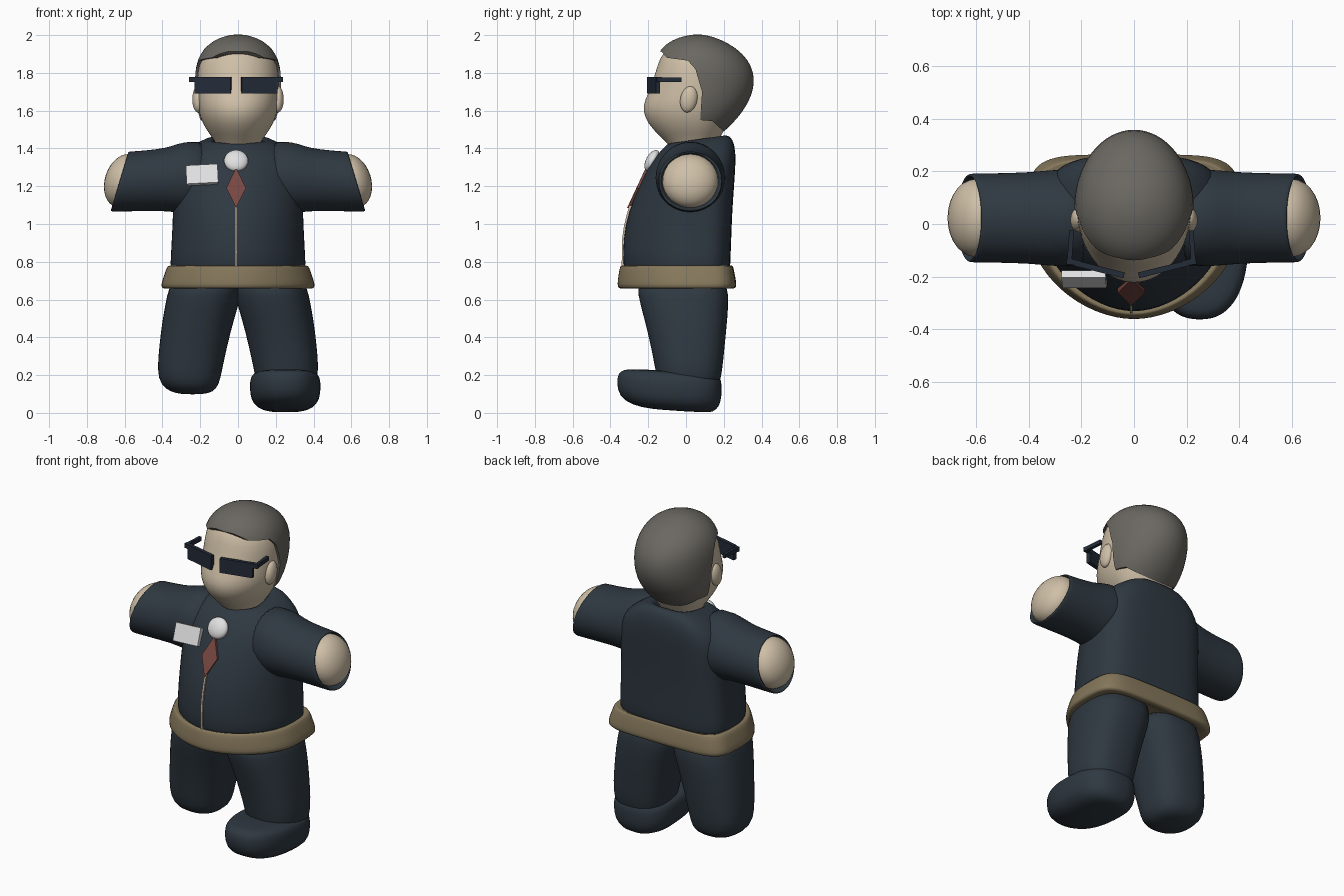
import bpy, bmesh, math
from mathutils import Vector, Euler

if "Cube" in bpy.data.objects:
    bpy.data.objects.remove(bpy.data.objects["Cube"])


def material(name, r, g, b):
    m = bpy.data.materials.new(name)
    m.diffuse_color = (r, g, b, 1)
    m.use_nodes = True
    m.node_tree.nodes["Principled BSDF"].inputs["Base Color"].default_value = m.diffuse_color
    return m


NAVY = material("navy cloth", 0.028, 0.040, 0.053)
SKIN = material("skin", 0.62, 0.52, 0.385)
HAIR = material("grey hair", 0.145, 0.137, 0.12)
BELT = material("tan belt", 0.235, 0.185, 0.105)
DARK = material("dark lens", 0.017, 0.025, 0.04)
WHITE = material("white", 0.75, 0.75, 0.75)
RED = material("dull red", 0.19, 0.065, 0.055)
N = 32


def spow(v, e):
    return math.copysign(abs(v) ** e, v)


def ring(z, w, f, b, cx=0, cy=0, nf=2, nb=2, tilt=0):
    """Horizontal section: half width w, front y f, back y b."""
    pts = []
    for i in range(N):
        a = 2 * math.pi * i / N
        c, s = math.cos(a), math.sin(a)
        n = nb if s > 0 else nf
        x = w * spow(c, 2 / n)
        y = cy + abs((b if s > 0 else f) - cy) * spow(s, 2 / n)
        pts.append((cx + x, y, z + tilt * y))
    return pts


def loft(name, rings, mat, subdiv=1):
    bm = bmesh.new()
    rows = [[bm.verts.new(p) for p in r] for r in rings]
    k = len(rows[0])
    for r0, r1 in zip(rows, rows[1:]):
        for i in range(k):
            j = (i + 1) % k
            bm.faces.new((r0[i], r0[j], r1[j], r1[i]))
    bm.faces.new(rows[0])
    bm.faces.new(rows[-1])
    bmesh.ops.recalc_face_normals(bm, faces=bm.faces)
    me = bpy.data.meshes.new(name)
    bm.to_mesh(me)
    bm.free()
    me.materials.append(mat)
    ob = bpy.data.objects.new(name, me)
    bpy.context.collection.objects.link(ob)
    if subdiv:
        for p in me.polygons:
            p.use_smooth = True
        m = ob.modifiers.new("smooth", "SUBSURF")
        m.levels = m.render_levels = subdiv
    return ob


def ball(name, pos, size, mat, rot=(0, 0, 0)):
    bpy.ops.mesh.primitive_uv_sphere_add(segments=28, ring_count=16, location=pos, rotation=rot)
    ob = bpy.context.object
    ob.name = name
    ob.scale = size
    ob.data.materials.append(mat)
    bpy.ops.object.shade_smooth()
    return ob


def box(name, pos, size, mat, rot=(0, 0, 0)):
    bpy.ops.mesh.primitive_cube_add(size=1, location=pos, rotation=rot)
    ob = bpy.context.object
    ob.name = name
    ob.scale = size
    ob.data.materials.append(mat)
    return ob


# Jacket body: rounded boxy back, bulging front
torso = [(0.70, .36, -.32, .23, 0), (0.78, .36, -.335, .235, 0), (0.92, .352, -.335, .24, 0),
         (1.06, .345, -.308, .245, 0), (1.2, .345, -.25, .255, 0), (1.3, .335, -.2, .262, 0),
         (1.37, .30, -.155, .264, .03), (1.425, .21, -.11, .25, .12), (1.445, .14, -.09, .21, .15),
         (1.43, .12, -.075, .18, .15), (1.36, .10, -.05, .15, .15)]
loft("jacket", [ring(z, w, f, b, cy=.02, nf=1.85, nb=3.6, tilt=t) for z, w, f, b, t in torso], NAVY)

# Belt roll
belt = [(.76, .34, -.32, .23), (.785, .362, -.342, .244), (.775, .378, -.352, .25), (.73, .392, -.36, .26),
        (.68, .41, -.366, .268), (.655, .405, -.362, .265), (.66, .36, -.31, .22), (.70, .30, -.26, .18)]
loft("belt", [ring(*s, nf=1.85, nb=5) for s in belt], BELT)

# Sleeves with slanted open cuffs, and hands
sleeve = [(.12, 1.25, .19, .20), (.30, 1.245, .185, .19), (.36, 1.24, .178, .172), (.45, 1.232, .172, .164),
          (.60, 1.225, .170, .160), (.622, 1.225, .170, .160), (.63, 1.225, .164, .154),
          (.622, 1.225, .154, .146), (.57, 1.225, .150, .142)]
for s, side in ((-1, "left"), (1, "right")):
    rings = []
    for x, cz, ry, rz in sleeve:
        shear = .3 * min(1, max(0, (x - .3) / .3))
        rings.append([(s * (x - shear * rz * math.sin(a)), .023 + ry * math.cos(a), cz + rz * math.sin(a))
                      for a in (2 * math.pi * i / N for i in range(N))])
    loft(side + "_sleeve", rings, NAVY)
    ball(side + "_hand", (s * .603, .023, 1.228), (.102, .148, .146), SKIN, (0, -s * math.radians(18), 0))
    # Trouser legs
    leg = [(.74, .17, .18, -.27, .21), (.62, .178, .198, -.255, .228), (.5, .21, .19, -.222, .22),
           (.35, .238, .18, -.185, .205), (.22, .257, .172, -.162, .192), (.15, .255, .155, -.145, .178),
           (.11, .245, .115, -.10, .14), (.098, .24, .05, -.03, .07)]
    loft(side + "_leg", [ring(z, w, f, b, cx=s * c, cy=.02, nf=2.3, nb=2.5) for z, c, w, f, b in leg], NAVY)
    # Ears
    ball(side + "_ear", (s * .212, .015, 1.66), (.03, .045, .07), SKIN, (math.radians(-12), 0, 0))
    # Glasses: angled lens and temple arm
    gx = -.01
    box(side + "_lens", (gx + s * .122, -.172, 1.735), (.195, .022, .088), DARK, (0, 0, s * math.radians(14)))
    box(side + "_glasses_arm", (gx + s * .232, -.09, 1.764), (.018, .13, .024), DARK, (0, 0, s * math.radians(4)))
    box(side + "_glasses_hinge", (gx + s * .222, -.145, 1.764), (.05, .022, .026), DARK, (0, 0, s * math.radians(14)))

# Single shoe on the right foot
shoe = [(.008, .06, -.10, .10), (.012, .12, -.24, .145), (.045, .172, -.335, .178), (.10, .188, -.365, .19),
        (.165, .188, -.367, .19), (.20, .178, -.352, .182), (.215, .14, -.31, .15), (.217, .06, -.2, .08)]
loft("right_shoe", [ring(z, w, f, b, cx=.25, cy=-.04, nf=2.4, nb=2.6, tilt=-.06) for z, w, f, b in shoe], NAVY)

# Head
head = [(1.36, .10, -.05, .13), (1.43, .115, -.10, .16), (1.47, .148, -.145, .19), (1.53, .187, -.203, .22),
        (1.60, .213, -.232, .25), (1.66, .218, -.218, .27), (1.72, .218, -.187, .29), (1.80, .216, -.163, .29),
        (1.88, .197, -.14, .25), (1.93, .15, -.10, .19), (1.965, .08, -.02, .11)]
loft("head", [ring(*s, cy=.05) for s in head], SKIN)

# Hair: cap shell trimmed by a side-view hairline
cap = [(1.45, .12, -.05, .15), (1.50, .172, -.10, .215), (1.56, .208, -.14, .275), (1.64, .226, -.16, .332),
       (1.72, .230, -.18, .362), (1.80, .229, -.18, .362), (1.87, .216, -.163, .33), (1.93, .182, -.135, .27),
       (1.975, .125, -.075, .19), (1.998, .06, 0, .12), (2.003, .02, .04, .08)]
hair = loft("hair", [ring(*s, cy=.06) for s in cap], HAIR)
line = [(-.3, 1.925), (-.13, 1.912), (-.10, 1.88), (.01, 1.865), (.05, 1.82), (.085, 1.70), (.075, 1.55),
        (.14, 1.545), (.20, 1.49), (.5, 1.46), (.5, 2.1), (-.3, 2.1)]
cutter = loft("hairline_cutter", [[(x, y, z) for y, z in line] for x in (-.4, .4)], HAIR, 0)
mod = hair.modifiers.new("trim", "BOOLEAN")
mod.operation = "INTERSECT"
mod.object = cutter
mod.solver = "EXACT"
cutter.hide_render = True
bpy.ops.object.select_all(action="DESELECT")
bpy.context.view_layer.objects.active = hair
hair.select_set(True)
for m in list(hair.modifiers):
    bpy.ops.object.modifier_apply(modifier=m.name)
bpy.data.objects.remove(cutter)
bpy.ops.object.shade_smooth_by_angle(angle=math.radians(40))

# Collar button, name-tag plate, tie diamond and front seam
ball("collar_button", (-.01, -.18, 1.335), (.064, .032, .062), WHITE, (math.radians(-28), 0, 0))
box("chest_tag", (-.19, -.21, 1.26), (.168, .03, .105), WHITE, (math.radians(-22), math.radians(-3), 0))
diamond = [(-.01, -.212, 1.30), (.042, -.262, 1.19), (-.01, -.312, 1.085), (-.062, -.262, 1.19)]
loft("tie", [diamond, [(x, y + .04, z) for x, y, z in diamond]], RED, 0)
seam = [(1.10, -.298), (1.05, -.314), (.98, -.330), (.92, -.338), (.76, -.341)]
loft("front_seam", [[(-.016, y, z), (-.005, y, z), (-.005, y + .03, z), (-.016, y + .03, z)] for z, y in seam],
     SKIN, 0)
